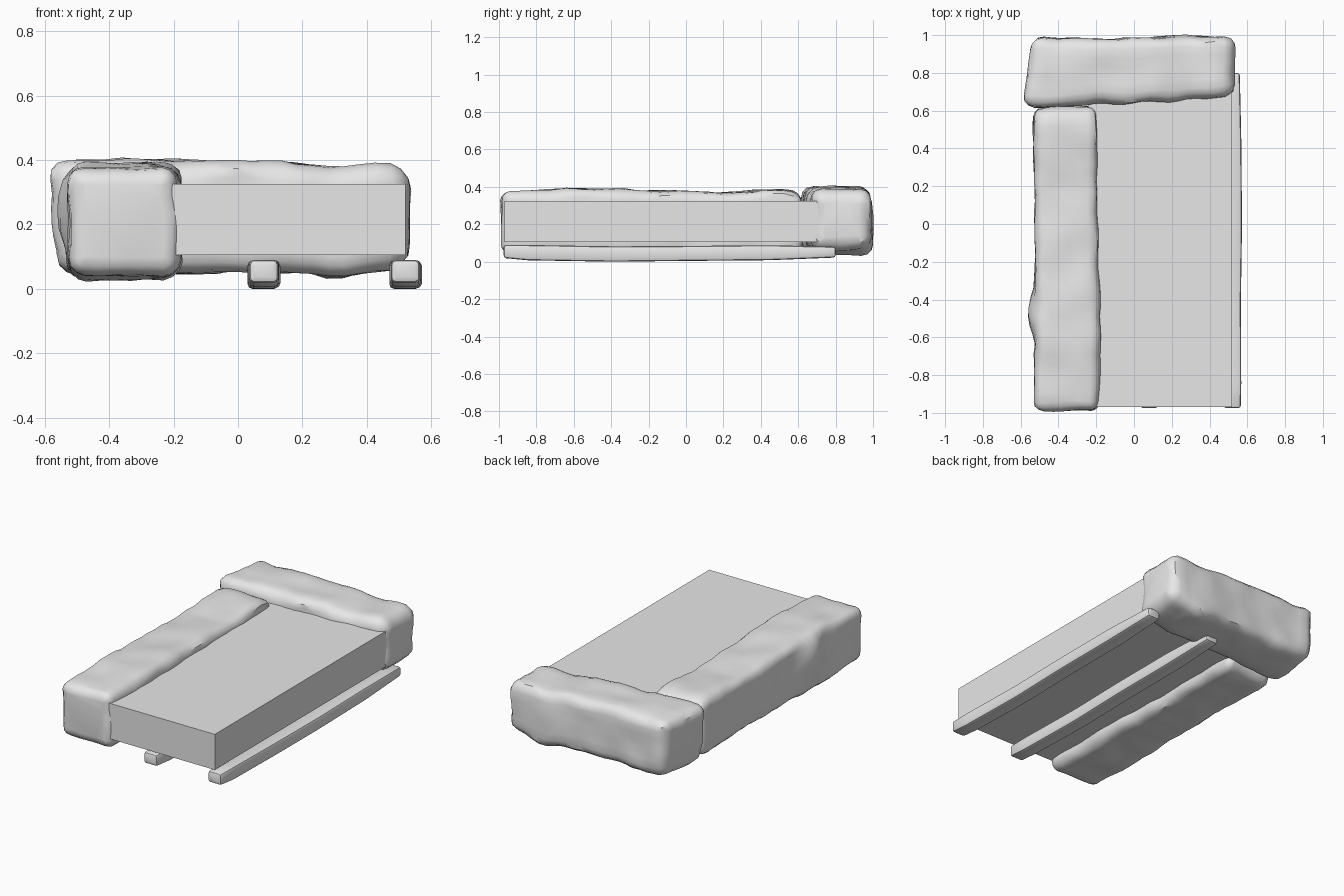
import bpy
import bmesh
import math
from mathutils import Vector, noise

if "Cube" in bpy.data.objects:
    bpy.data.objects.remove(bpy.data.objects["Cube"], do_unlink=True)

grey = bpy.data.materials.new("stone grey")
grey.use_nodes = True
colour = (0.8, 0.8, 0.8, 1)
grey.diffuse_color = colour
grey.node_tree.nodes["Principled BSDF"].inputs["Base Color"].default_value = colour


def finish(name, bm, smooth=None):
    bmesh.ops.recalc_face_normals(bm, faces=bm.faces)
    mesh = bpy.data.meshes.new(name)
    bm.to_mesh(mesh)
    bm.free()
    mesh.materials.append(grey)
    obj = bpy.data.objects.new(name, mesh)
    bpy.context.collection.objects.link(obj)
    if smooth:
        bpy.ops.object.select_all(action='DESELECT')
        obj.select_set(True)
        bpy.context.view_layer.objects.active = obj
        bpy.ops.object.shade_smooth_by_angle(angle=math.radians(smooth))
    return obj


def sample(stations, t):
    """Interpolated (side low, side high, z low, z high) at t."""
    for p, q in zip(stations, stations[1:]):
        if t <= q[0]:
            f = max(0, (t - p[0]) / (q[0] - p[0]))
            return [a + (b - a) * f for a, b in zip(p[1:], q[1:])]
    return stations[-1][1:]


def section(bounds, radius, arc, splits):
    """Rounded rectangle outline with subdivided straight sides."""
    a0, a1, z0, z1 = bounds
    centres = [(a1 - radius, z1 - radius), (a0 + radius, z1 - radius),
               (a0 + radius, z0 + radius), (a1 - radius, z0 + radius)]
    corners = []
    for k, (ca, cz) in enumerate(centres):
        angles = [(k + i / arc) * math.pi / 2 for i in range(arc + 1)]
        corners.append([(ca + radius * math.cos(t), cz + radius * math.sin(t))
                        for t in angles])
    points = []
    for k, corner in enumerate(corners):
        points += corner
        p, q = Vector(corner[-1]), Vector(corners[(k + 1) % 4][0])
        points += [tuple(p.lerp(q, i / splits)) for i in range(1, splits)]
    return points


def loft(stations, axis, radius, step, arc=3, splits=5, rough=0.0):
    """Block with rounded ends, running along the x or y axis."""
    bm = bmesh.new()
    start, end = stations[0][0], stations[-1][0]
    ends = [radius * (1 - math.cos(i * math.pi / 2 / arc)) for i in range(arc + 1)]
    count = max(1, round((end - start - 2 * radius) / step))
    middle = [start + radius + (end - start - 2 * radius) * i / count
              for i in range(1, count)]
    cuts = [start + d for d in ends] + middle + [end - d for d in reversed(ends)]
    rings = []
    for t in cuts:
        near = max(0, radius - min(t - start, end - t))
        inset = radius - math.sqrt(max(0, radius ** 2 - near ** 2))
        a0, a1, z0, z1 = sample(stations, t)
        bounds = (a0 + inset, a1 - inset, z0 + inset, z1 - inset)
        ring = []
        for a, z in section(bounds, max(radius - inset, radius * 0.15), arc, splits):
            co = Vector((a, t, z) if axis == 'y' else (t, a, z))
            co += rough * (noise.noise_vector(co * 7) + noise.noise_vector(co * 17) * 0.4)
            ring.append(bm.verts.new(co))
        rings.append(ring)
    n = len(rings[0])
    for r, s in zip(rings, rings[1:]):
        for i in range(n):
            j = (i + 1) % n
            bm.faces.new((r[i], r[j], s[j], s[i]))
    bm.faces.new(rings[0])
    bm.faces.new(rings[-1])
    return bm


# Flat slab
bm = bmesh.new()
bmesh.ops.create_cube(bm, size=1)
for v in bm.verts:
    v.co = (0.52 if v.co.x > 0 else -0.24,
            0.71 if v.co.y > 0 else -0.97,
            0.325 if v.co.z > 0 else 0.105)
finish("slab", bm)

# Long side stone, with a bulge on its outer face
bm = loft([
    (-0.99, -0.53, -0.185, 0.05, 0.375),
    (-0.75, -0.525, -0.18, 0.03, 0.38),
    (-0.62, -0.525, -0.18, 0.03, 0.395),
    (-0.35, -0.525, -0.18, 0.035, 0.385),
    (-0.25, -0.525, -0.195, 0.035, 0.38),
    (0.2, -0.525, -0.195, 0.04, 0.37),
    (0.54, -0.535, -0.195, 0.04, 0.39),
    (0.62, -0.53, -0.195, 0.05, 0.36),
], 'y', 0.05, 0.05, rough=0.011)
for v in bm.verts:
    if v.co.x < -0.48:
        reach = math.hypot((v.co.y + 0.48) / 0.15, (v.co.z - 0.24) / 0.13)
        v.co.x -= 0.035 * max(0, 1 - reach ** 2)
finish("side_stone", bm, 35)

# End stone, with a slanted outer end
bm = loft([
    (-0.56, 0.62, 0.985, 0.05, 0.40),
    (-0.4, 0.62, 0.985, 0.045, 0.40),
    (-0.2, 0.635, 0.98, 0.05, 0.40),
    (0.0, 0.64, 0.985, 0.055, 0.40),
    (0.15, 0.645, 0.99, 0.05, 0.395),
    (0.3, 0.66, 0.995, 0.035, 0.375),
    (0.48, 0.67, 0.995, 0.06, 0.39),
    (0.535, 0.68, 0.99, 0.07, 0.38),
], 'x', 0.06, 0.05, rough=0.012)
for v in bm.verts:
    if v.co.x < -0.42:
        v.co.x += 0.11 * (v.co.y - 0.8) - 0.05 * (v.co.z - 0.2)
finish("end_stone", bm, 35)

# Two rough-cut beams under the slab
for name, x in (("middle_beam", 0.08), ("outer_beam", 0.52)):
    bm = loft([
        (-0.975, x - 0.045, x + 0.045, 0.02, 0.09),
        (-0.88, x - 0.045, x + 0.048, 0.008, 0.09),
        (-0.4, x - 0.05, x + 0.046, 0.0, 0.082),
        (0.0, x - 0.046, x + 0.052, 0.004, 0.084),
        (0.45, x - 0.05, x + 0.048, 0.008, 0.088),
        (0.8, x - 0.045, x + 0.04, 0.022, 0.08),
    ], 'y', 0.014, 0.12, arc=2, splits=1)
    finish(name, bm, 35)
